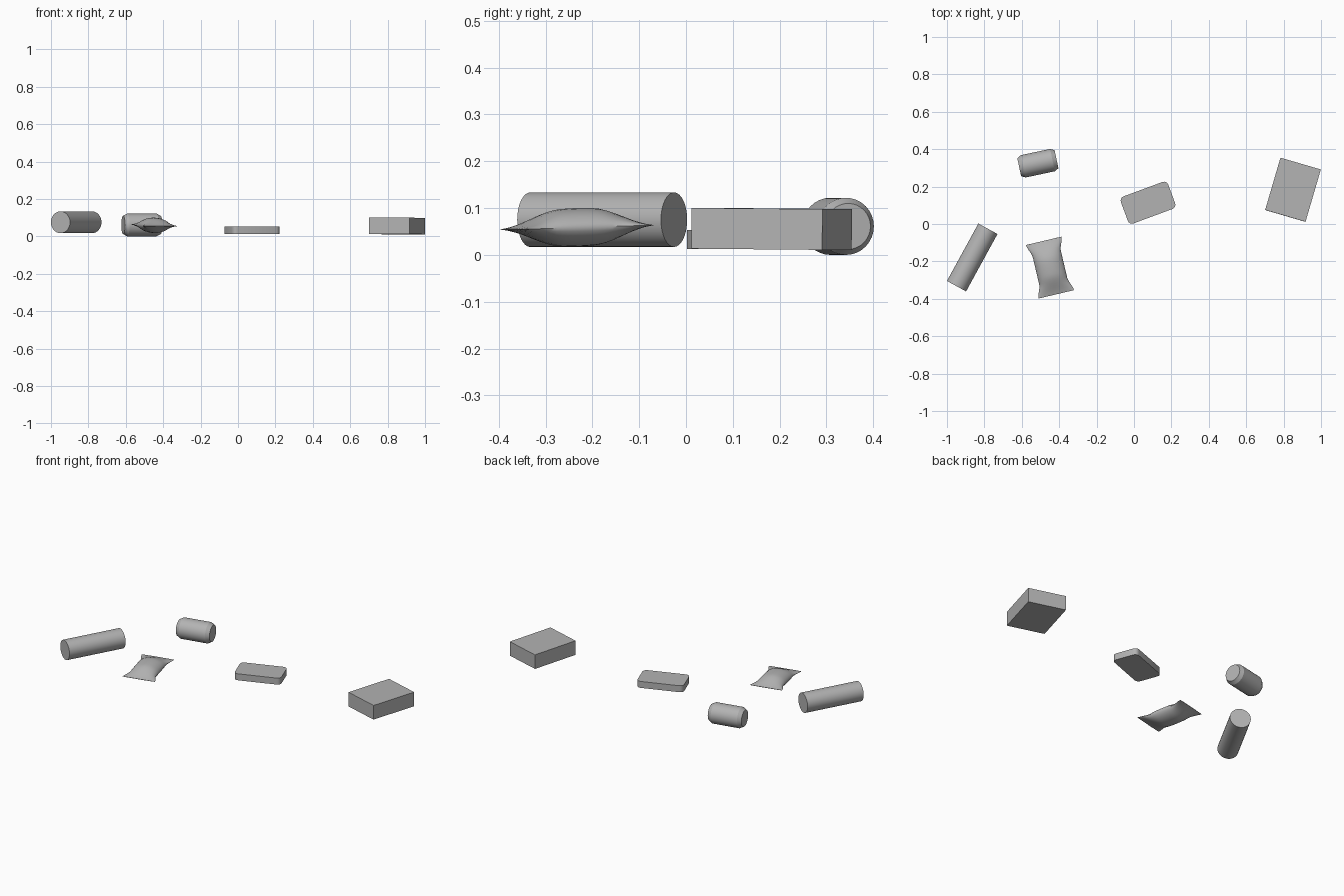
import bpy, bmesh
from math import radians, pi, sin, cos

if "Cube" in bpy.data.objects:
    bpy.data.objects.remove(bpy.data.objects["Cube"])

grey = bpy.data.materials.new("dark_grey")
grey.diffuse_color = (0.45, 0.45, 0.45, 1)
grey.use_nodes = True
grey.node_tree.nodes["Principled BSDF"].inputs["Base Color"].default_value = grey.diffuse_color


def finish(bm, name, loc, rot, smooth=None):
    bmesh.ops.recalc_face_normals(bm, faces=bm.faces[:])
    me = bpy.data.meshes.new(name)
    bm.to_mesh(me)
    bm.free()
    me.materials.append(grey)
    ob = bpy.data.objects.new(name, me)
    bpy.context.collection.objects.link(ob)
    ob.location = loc
    ob.rotation_euler = [radians(a) for a in rot]
    if smooth:
        bpy.ops.object.select_all(action='DESELECT')
        ob.select_set(True)
        bpy.context.view_layer.objects.active = ob
        bpy.ops.object.shade_smooth_by_angle(angle=radians(smooth))
    return ob


def box(size):
    bm = bmesh.new()
    bmesh.ops.create_cube(bm, size=1)
    bmesh.ops.scale(bm, vec=size, verts=bm.verts[:])
    return bm


def lathe_x(profile, sides=32):
    # closed solid of revolution about the x axis from (x, radius) stations
    bm = bmesh.new()
    rings = [[bm.verts.new((x, r * cos(2 * pi * i / sides), r * sin(2 * pi * i / sides)))
              for i in range(sides)] for x, r in profile]
    for a, b in zip(rings, rings[1:]):
        for i in range(sides):
            j = (i + 1) % sides
            bm.faces.new((a[i], a[j], b[j], b[i]))
    bm.faces.new(rings[0])
    bm.faces.new(rings[-1])
    return bm


# large carton
finish(box((0.225, 0.291, 0.087)), "carton", (0.85, 0.183, 0.0555), (-0.5, 0, -16.3))

# flat bar with rounded upright corners
bm = box((0.27, 0.154, 0.04))
upright = [e for e in bm.edges if abs(e.verts[0].co.z - e.verts[1].co.z) > 0.01]
bmesh.ops.bevel(bm, geom=upright, offset=0.024, segments=4, profile=0.5, affect='EDGES')
finish(bm, "rounded_bar", (0.075, 0.114, 0.033), (0, 0, 20.3), 30)

# plain tube
finish(lathe_x([(-0.175, 0.0583), (0.175, 0.0583)]), "tube",
       (-0.865, -0.179, 0.0752), (0, 0, 61.3), 30)

# small can with tapered ends
finish(lathe_x([(-0.102, 0.049), (-0.098, 0.051), (-0.08, 0.061),
                (0.08, 0.061), (0.098, 0.051), (0.102, 0.049)]), "can",
       (-0.514, 0.325, 0.061), (0, 0, 12), 25)

# pillow packet: pinched flat ends, waisted sides, lens cross-section
NU, NV = 12, 24
bm = bmesh.new()
sheets = []
for side in (1, -1):
    rows = []
    for j in range(NV + 1):
        v = 2 * j / NV - 1
        waist = min(1, (1 - abs(v)) / 0.5)
        waist = waist * waist * (3 - 2 * waist)
        t = min(1, (1 - abs(v)) / 0.75)
        swell = 0.5 * t * t * (3 - 2 * t) + 0.5 * (1 - v * v)
        half_w = 0.097 - 0.02 * waist
        thick = 0.001 + 0.04 * swell
        rows.append([bm.verts.new((half_w * u, 0.147 * v,
                                   side * thick * (1 - u * u) ** 0.6))
                     for u in (-cos(pi * i / NU) for i in range(NU + 1))])
    for a, b in zip(rows, rows[1:]):
        for i in range(NU):
            bm.faces.new((a[i], a[i + 1], b[i + 1], b[i]))
    sheets.append(rows)
for k in (0, -1):
    top, low = sheets[0][k], sheets[1][k]
    for i in range(NU):
        bm.faces.new((top[i], top[i + 1], low[i + 1], low[i]))
bmesh.ops.remove_doubles(bm, verts=bm.verts[:], dist=0.00005)
finish(bm, "packet", (-0.449, -0.233, 0.059), (1.8, 0, 13.3), 40)
